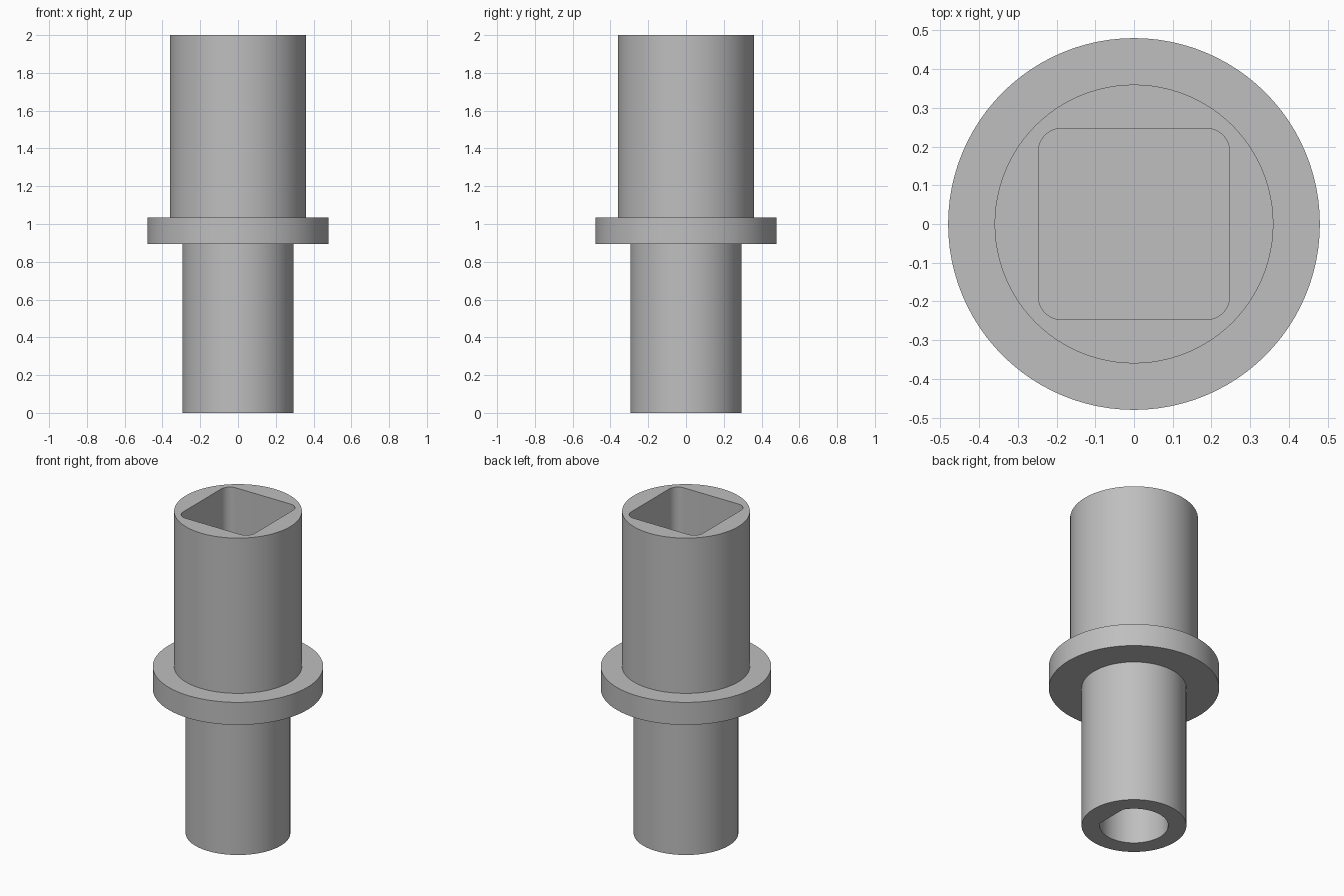
import bpy
import bmesh
import math

SEGMENTS = 96
STEM_R, FLANGE_R, SOCKET_R = 0.295, 0.48, 0.36
FLANGE_LOW, FLANGE_HIGH, TOP = 0.895, 1.035, 2.0
SQUARE_HALF, CORNER_R = 0.247, 0.06
BORE_R, FLAT_X = 0.193, 0.165

cube = bpy.data.objects.get("Cube")
if cube:
    bpy.data.objects.remove(cube, do_unlink=True)

# Single grey material
grey = bpy.data.materials.new("plain grey")
grey.use_nodes = True
colour = (0.52, 0.52, 0.52, 1)
grey.diffuse_color = colour
grey.node_tree.nodes["Principled BSDF"].inputs["Base Color"].default_value = colour


def make_object(name, bm):
    bmesh.ops.recalc_face_normals(bm, faces=bm.faces)
    mesh = bpy.data.meshes.new(name)
    bm.to_mesh(mesh)
    bm.free()
    mesh.materials.append(grey)
    obj = bpy.data.objects.new(name, mesh)
    bpy.context.collection.objects.link(obj)
    return obj


def prism(name, outline, low, high):
    bm = bmesh.new()
    base = bm.faces.new([bm.verts.new((x, y, low)) for x, y in outline])
    top = bmesh.ops.extrude_face_region(bm, geom=[base])["geom"]
    verts = [v for v in top if isinstance(v, bmesh.types.BMVert)]
    bmesh.ops.translate(bm, vec=(0, 0, high - low), verts=verts)
    if not base.is_valid or len(bm.faces) == len(outline) + 1:
        bmesh.ops.holes_fill(bm, edges=bm.edges)
    return make_object(name, bm)


def arc(cx, cy, radius, start, end, steps):
    angles = [start + (end - start) * i / steps for i in range(steps + 1)]
    return [(cx + radius * math.cos(a), cy + radius * math.sin(a)) for a in angles]


# Turned body: stem, flange and socket barrel as one profile
profile = [(0, 0), (STEM_R, 0), (STEM_R, FLANGE_LOW), (FLANGE_R, FLANGE_LOW),
           (FLANGE_R, FLANGE_HIGH), (SOCKET_R, FLANGE_HIGH), (SOCKET_R, TOP), (0, TOP)]
bm = bmesh.new()
points = [bm.verts.new((r, 0, z)) for r, z in profile]
edges = [bm.edges.new(pair) for pair in zip(points, points[1:])]
bmesh.ops.spin(bm, geom=points + edges, cent=(0, 0, 0), axis=(0, 0, 1),
               angle=math.tau, steps=SEGMENTS, use_duplicate=False)
bmesh.ops.remove_doubles(bm, verts=bm.verts, dist=1e-5)
bmesh.ops.dissolve_limit(bm, angle_limit=0.001, verts=bm.verts, edges=bm.edges)
body = make_object("shaft_adapter_body", bm)

# Rounded square socket in the top
inset = SQUARE_HALF - CORNER_R
square = []
for i, (sx, sy) in enumerate([(1, 1), (-1, 1), (-1, -1), (1, -1)]):
    square += arc(sx * inset, sy * inset, CORNER_R,
                  i * math.pi / 2, (i + 1) * math.pi / 2, 10)
square_cutter = prism("square_socket_cutter", square, FLANGE_HIGH, TOP + 0.1)

# D-shaped bore in the bottom, flat on the +x side
half = math.acos(FLAT_X / BORE_R)
bore = arc(0, 0, BORE_R, half, math.tau - half, 64)
bore_cutter = prism("d_bore_cutter", bore, -0.1, FLANGE_LOW)

# Cut both holes
bpy.context.view_layer.objects.active = body
for cutter in (square_cutter, bore_cutter):
    cutter.hide_render = True
    mod = body.modifiers.new(cutter.name, "BOOLEAN")
    mod.operation = "DIFFERENCE"
    mod.solver = "EXACT"
    mod.object = cutter
    bpy.ops.object.modifier_apply(modifier=mod.name)
    bpy.data.objects.remove(cutter, do_unlink=True)

# Smooth walls with crisp rims
bpy.ops.object.select_all(action="DESELECT")
body.select_set(True)
bpy.ops.object.shade_smooth_by_angle(angle=math.radians(30))
